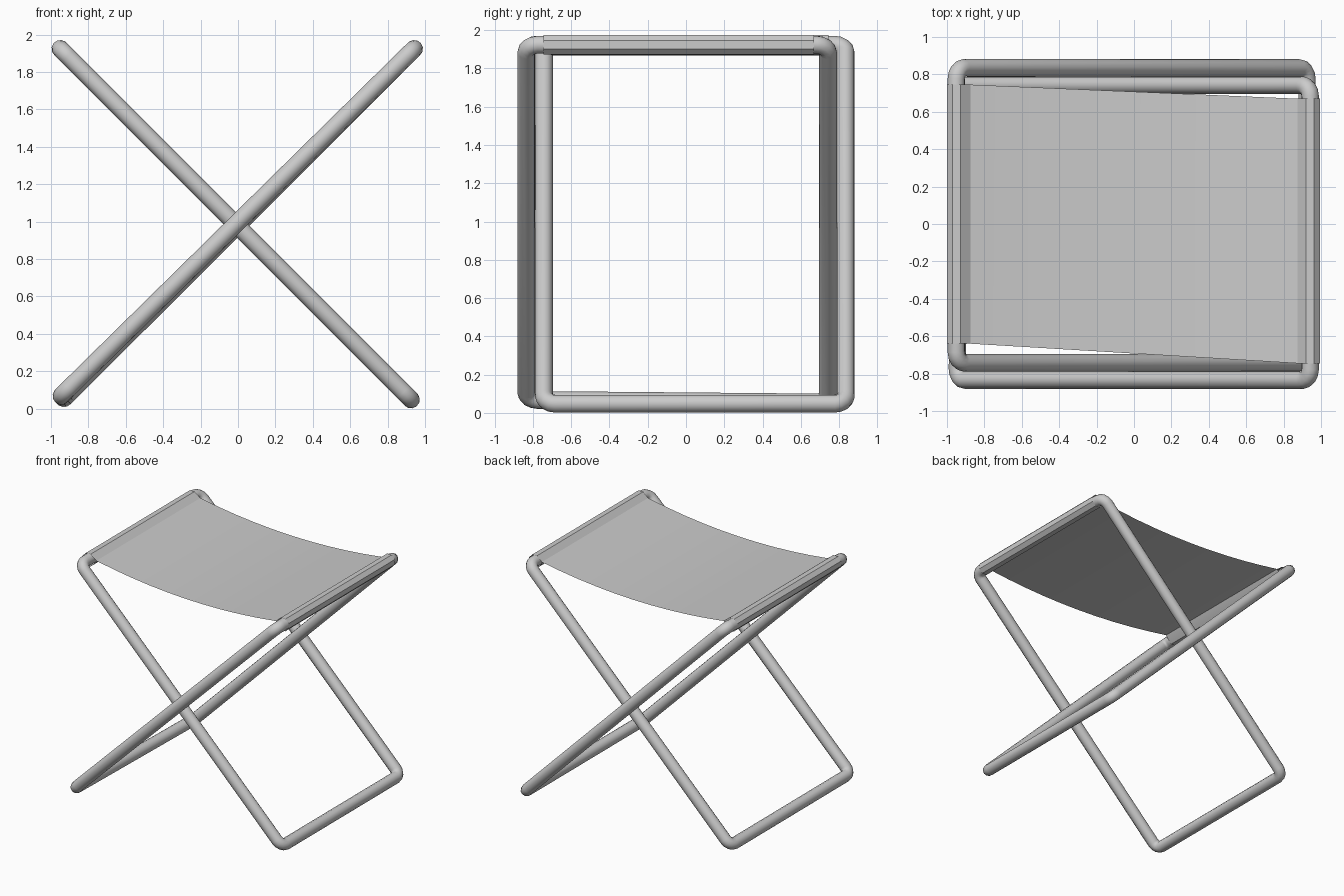
import bpy, bmesh
from math import sin, cos, pi, radians
from mathutils import Vector

if "Cube" in bpy.data.objects:
    bpy.data.objects.remove(bpy.data.objects["Cube"])

R = 0.047      # tube radius
BEND = 0.06    # corner bend radius along the tube centre


def tube_frame(name, corners, steps=4):
    """Closed loop of round tube through four rounded corners."""
    pts = []
    n = len(corners)
    for i in range(n):
        p = Vector(corners[i])
        a = (Vector(corners[i - 1]) - p).normalized() * BEND
        b = (Vector(corners[(i + 1) % n]) - p).normalized() * BEND
        for k in range(steps + 1):
            t = k / steps * pi / 2
            pts.append(p + a * (1 - sin(t)) + b * (1 - cos(t)))
    cu = bpy.data.curves.new(name, 'CURVE')
    cu.dimensions = '3D'
    cu.bevel_depth = R
    cu.bevel_resolution = 4
    sp = cu.splines.new('POLY')
    sp.points.add(len(pts) - 1)
    for q, v in zip(sp.points, pts):
        q.co = (*v, 1)
    sp.use_cyclic_u = True
    sp.use_smooth = True
    ob = bpy.data.objects.new(name, cu)
    bpy.context.collection.objects.link(ob)
    return ob


# Two crossing leg frames, offset sideways so that they pass each other
tube_frame("leg_frame_rising_right", [
    (-0.945, -0.835, 0.068), (-0.93, 0.742, 0.054),
    (0.942, 0.742, 1.924), (0.942, -0.835, 1.924)])
tube_frame("leg_frame_rising_left", [
    (0.925, -0.742, 0.048), (0.925, 0.835, 0.048),
    (-0.95, 0.835, 1.924), (-0.95, -0.742, 1.924)])

# Fabric seat: a thin sagging sheet with a sleeve around each top bar
LEFT = (-0.64, 0.745)
RIGHT = (-0.745, 0.67)
X0, X1, EDGE_Z, SAG, SEGS = -0.873, 0.875, 1.935, 0.068, 10

bm = bmesh.new()


def pair(x, z, ys):
    return [bm.verts.new((x, y, z)) for y in ys]


def strip(rows, closed=False):
    for i in range(len(rows) if closed else len(rows) - 1):
        a, b = rows[i], rows[(i + 1) % len(rows)]
        bm.faces.new((a[0], b[0], b[1], a[1]))


sheet = []
for i in range(SEGS + 1):
    t = i / SEGS
    ys = [l + (r - l) * t for l, r in zip(LEFT, RIGHT)]
    sheet.append(pair(X0 + (X1 - X0) * t, EDGE_Z - SAG * (1 - (2 * t - 1) ** 2), ys))
strip(sheet)


def sleeve(cx, side, ys, join):
    rows = [join]
    for k in range(1, 8):
        a = radians(22.5 + 45 * k)
        rows.append(pair(cx + side * 0.056 * cos(a), 1.924 + 0.056 * sin(a), ys))
    strip(rows, closed=True)


sleeve(-0.948, 1, LEFT, sheet[0])
sleeve(0.942, -1, RIGHT, sheet[-1])
bmesh.ops.recalc_face_normals(bm, faces=bm.faces)
me = bpy.data.meshes.new("seat")
bm.to_mesh(me)
bm.free()
seat = bpy.data.objects.new("seat", me)
bpy.context.collection.objects.link(seat)
bpy.context.view_layer.objects.active = seat
seat.select_set(True)
bpy.ops.object.shade_smooth_by_angle(angle=radians(30))
